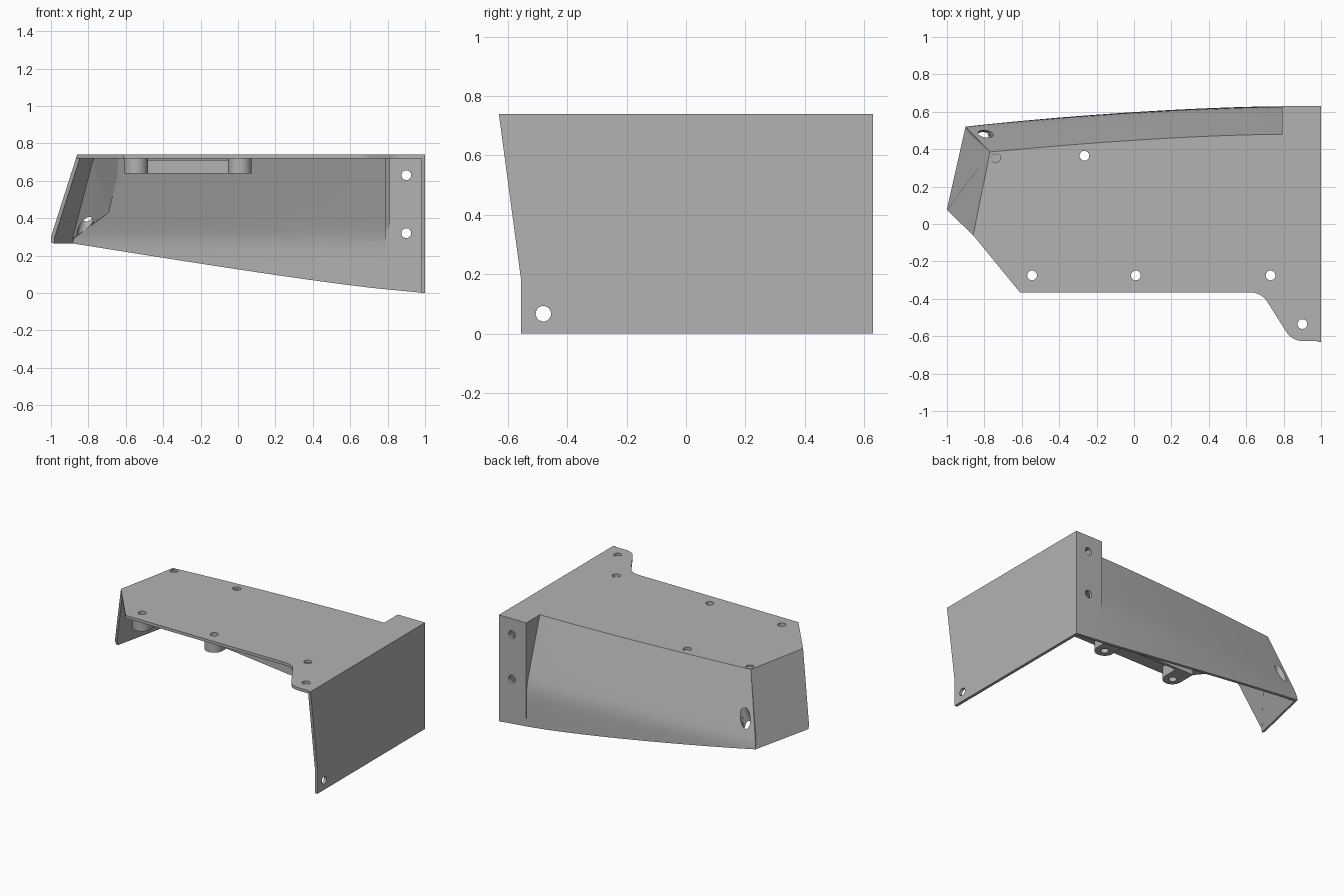
import bpy, bmesh, math
from mathutils import Vector

if "Cube" in bpy.data.objects:
    bpy.data.objects.remove(bpy.data.objects["Cube"], do_unlink=True)

grey = bpy.data.materials.new("plain grey")
grey.use_nodes = True
GREY = (0.45, 0.45, 0.45, 1)
grey.diffuse_color = GREY
grey.node_tree.nodes["Principled BSDF"].inputs["Base Color"].default_value = GREY

TOP, T = 0.74, 0.02


def finish(name, bm):
    me = bpy.data.meshes.new(name)
    bm.to_mesh(me)
    bm.free()
    me.materials.append(grey)
    ob = bpy.data.objects.new(name, me)
    bpy.context.collection.objects.link(ob)
    return ob


def prism(name, points, push):
    """Extrude a planar outline by the vector push."""
    bm = bmesh.new()
    face = bm.faces.new([bm.verts.new(p) for p in points])
    out = bmesh.ops.extrude_face_region(bm, geom=[face])
    moved = [g for g in out["geom"] if isinstance(g, bmesh.types.BMVert)]
    bmesh.ops.translate(bm, verts=moved, vec=push)
    bmesh.ops.recalc_face_normals(bm, faces=bm.faces)
    return finish(name, bm)


def apply(ob, kind, **settings):
    mod = ob.modifiers.new(kind.title(), kind)
    for key, value in settings.items():
        setattr(mod, key, value)
    bpy.context.view_layer.objects.active = ob
    bpy.ops.object.modifier_apply(modifier=mod.name)


def drill(ob, centre, axis, radius=0.026, depth=0.3):
    """Cut a round hole through a part."""
    bm = bmesh.new()
    bmesh.ops.create_cone(bm, cap_ends=True, segments=24, radius1=radius,
                          radius2=radius, depth=depth)
    cutter = finish("hole_cutter", bm)
    cutter.hide_render = True
    cutter.location = centre
    cutter.rotation_mode = 'QUATERNION'
    cutter.rotation_quaternion = Vector(axis).to_track_quat('Z', 'Y')
    bpy.context.view_layer.update()
    apply(ob, 'BOOLEAN', operation='DIFFERENCE', object=cutter, solver='EXACT')
    bpy.data.objects.remove(cutter, do_unlink=True)


def smooth(ob):
    bpy.ops.object.select_all(action='DESELECT')
    ob.select_set(True)
    bpy.context.view_layer.objects.active = ob
    bpy.ops.object.shade_smooth_by_angle(angle=math.radians(30))


def ease(s):
    return 1 - (1 - s) ** 1.6


def wall_point(s, v):
    """Curved back wall: s runs left end to right end, v top to bottom."""
    bottom = 0.02 + 0.25 * (1 - s) ** 1.12
    z = TOP + (bottom - TOP) * v
    t = (TOP - z) / 0.45
    g = 0.5 * (t + 1 - math.sqrt((t - 1) ** 2 + 0.01))
    x_top, x_low = -0.77 + 1.56 * s, -0.905 + 1.695 * s
    y_top, y_low = 0.385 + 0.095 * ease(s), 0.525 + 0.105 * ease(s)
    return (x_top + (x_low - x_top) * g, y_top + (y_low - y_top) * g, z)


def arc(cx, cy, r, a0, a1, n=8):
    return [(cx + r * math.cos(math.radians(a0 + (a1 - a0) * i / n)),
             cy + r * math.sin(math.radians(a0 + (a1 - a0) * i / n)))
            for i in range(n + 1)]


# Top plate with chamfered front corner and filleted ear
outline = [(-0.77, 0.385), (-0.86, -0.06), (-0.61, -0.365)]
outline += arc(0.62, -0.475, 0.11, 90, 33)
outline += arc(0.90, -0.525, 0.10, 213, 270)
outline += [(1, -0.625), (1, 0.63), (0.79, 0.63)]
outline += [wall_point(1 - i / 16, 0)[:2] for i in range(16)]
top_plate = prism("top_plate", [(x, y, TOP) for x, y in outline], (0, 0, -T))
for x, y in [(-0.545, -0.275), (0.01, -0.275), (0.73, -0.275),
             (0.9, -0.535), (-0.265, 0.365), (-0.74, 0.355)]:
    drill(top_plate, (x, y, TOP), (0, 0, 1), depth=0.1)
smooth(top_plate)

# Upright side plate
side = [(-0.63, TOP), (0.63, TOP), (0.63, 0), (-0.555, 0), (-0.555, 0.18)]
side_plate = prism("side_plate", [(1, y, z) for y, z in side], (-T, 0, 0))
drill(side_plate, (1, -0.48, 0.067), (1, 0, 0))

# Back mounting flange and the triangular cheek beside it
flange = [(0.79, TOP), (1, TOP), (1, 0), (0.79, 0.02)]
back_flange = prism("back_flange", [(x, 0.63, z) for x, z in flange], (0, -T, 0))
for z in (0.63, 0.32):
    drill(back_flange, (0.9, 0.63, z), (0, 1, 0))
cheek = [(0.48, TOP), (0.63, TOP), (0.63, 0.28)]
prism("flange_cheek", [(0.79, y, z) for y, z in cheek], (T, 0, 0))

# Curved back wall
bm = bmesh.new()
NS, NV = 28, 18
grid = [[bm.verts.new(wall_point(i / NS, j / NV)) for j in range(NV + 1)]
        for i in range(NS + 1)]
for i in range(NS):
    for j in range(NV):
        bm.faces.new((grid[i][j], grid[i + 1][j], grid[i + 1][j + 1], grid[i][j + 1]))
bm.normal_update()
back_wall = finish("back_wall", bm)
apply(back_wall, 'SOLIDIFY', thickness=T, offset=-1)

# Slanted end wall
bm = bmesh.new()
corners = [wall_point(0, 1), (-1, 0.08, 0.27), (-1, 0.075, 0.30),
           (-0.86, -0.06, TOP), (-0.77, 0.385, TOP)]
bm.faces.new([bm.verts.new(p) for p in corners])
bm.normal_update()
apply(finish("end_wall", bm), 'SOLIDIFY', thickness=T, offset=-1)

# Solid corner gusset between the two walls
bm = bmesh.new()
for p in [(-0.62, 0.39, 0.73), (-0.69, 0.46, 0.43), (-0.77, 0.38, 0.73),
          (-0.895, 0.51, 0.28), (-0.785, 0.30, 0.73), (-0.90, 0.46, 0.28)]:
    bm.verts.new(p)
bmesh.ops.convex_hull(bm, input=bm.verts)
gusset = finish("corner_gusset", bm)
for part in (back_wall, gusset):
    drill(part, (-0.80, 0.475, 0.42), (0.25, 0.25, 1), radius=0.035, depth=0.5)
smooth(back_wall)

# Screw bosses under the plate, joined by a rail
for side_name, x in (("left", 0.01), ("right", -0.545)):
    shape = arc(x, -0.275, 0.063, 180, 360, 16) + [(x + 0.063, -0.15), (x - 0.063, -0.15)]
    boss = prism(side_name + "_boss", [(px, py, 0.64) for px, py in shape], (0, 0, 0.085))
    drill(boss, (x, -0.275, 0.68), (0, 0, 1))
    smooth(boss)
rail = [(-0.49, 0.64), (-0.04, 0.64), (-0.04, 0.71), (-0.49, 0.71)]
prism("boss_rail", [(x, -0.17, z) for x, z in rail], (0, T, 0))
